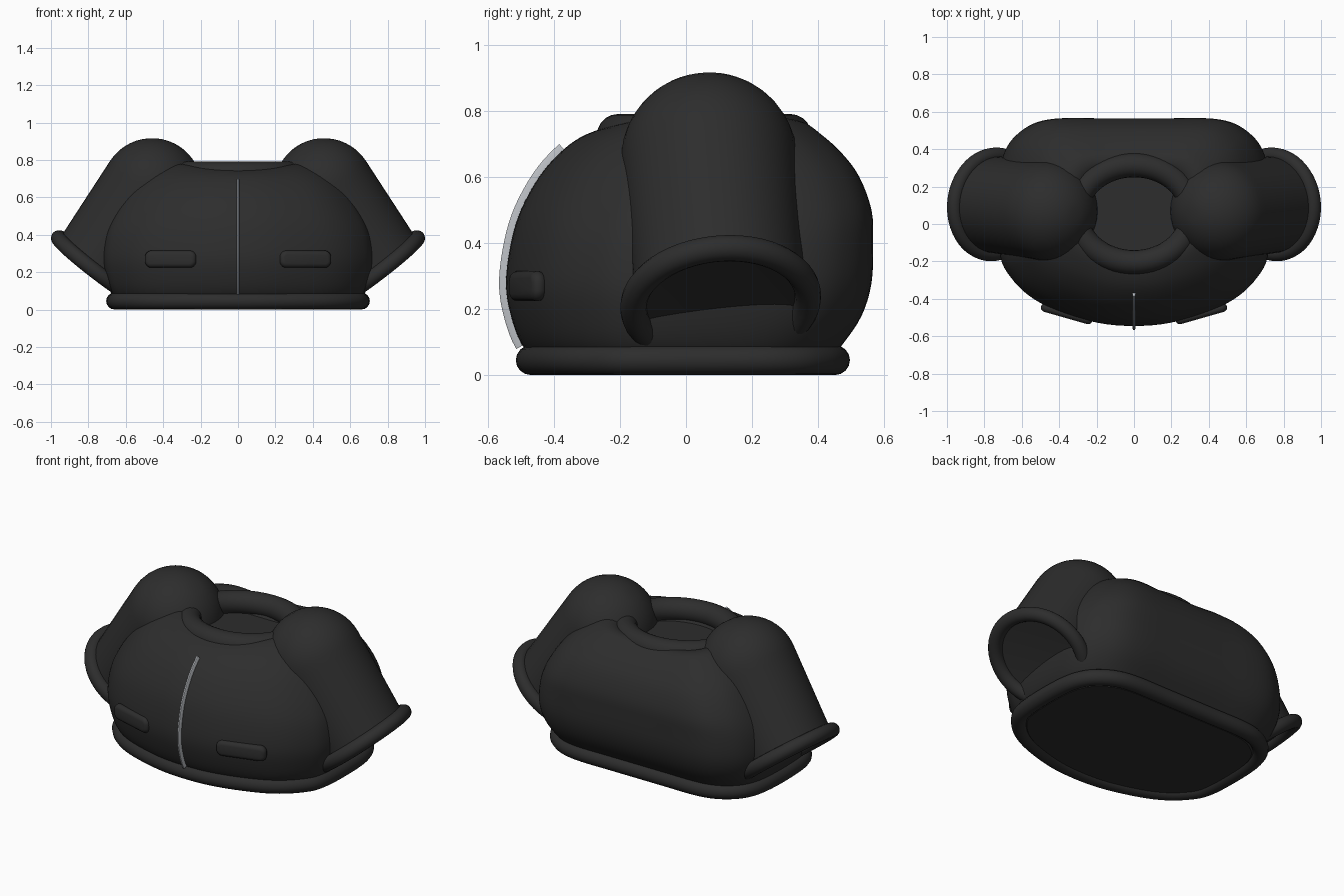
import bpy, bmesh, math
from mathutils import Vector

if "Cube" in bpy.data.objects:
    bpy.data.objects.remove(bpy.data.objects["Cube"])


def material(name, rgb):
    m = bpy.data.materials.new(name)
    m.diffuse_color = (*rgb, 1)
    m.use_nodes = True
    m.node_tree.nodes["Principled BSDF"].inputs["Base Color"].default_value = m.diffuse_color
    return m


CLOTH = material("charcoal_cloth", (0.026, 0.026, 0.026))
METAL = material("zip_grey", (0.5, 0.52, 0.55))


def finish(name, bm, mat, angle=40):
    bmesh.ops.recalc_face_normals(bm, faces=bm.faces[:])
    me = bpy.data.meshes.new(name)
    bm.to_mesh(me)
    bm.free()
    ob = bpy.data.objects.new(name, me)
    bpy.context.collection.objects.link(ob)
    me.materials.append(mat)
    bpy.ops.object.select_all(action='DESELECT')
    ob.select_set(True)
    bpy.context.view_layer.objects.active = ob
    bpy.ops.object.shade_smooth_by_angle(angle=math.radians(angle))
    return ob


def loft(name, rings, mat, caps=True, wrap=False, angle=40):
    """Skin a list of closed rings of points."""
    bm = bmesh.new()
    vs = [[bm.verts.new(p) for p in r] for r in rings]
    n = len(vs[0])
    pairs = list(zip(vs, vs[1:])) + ([(vs[-1], vs[0])] if wrap else [])
    for a, b in pairs:
        for i in range(n):
            j = (i + 1) % n
            bm.faces.new((a[i], a[j], b[j], b[i]))
    if caps and not wrap:
        bm.faces.new(vs[0])
        bm.faces.new(vs[-1])
    return finish(name, bm, mat, angle)


def spline(pts, steps, closed=False):
    """Catmull-Rom interpolation of points of any dimension."""
    n, out = len(pts), []
    get = (lambda i: pts[i % n]) if closed else (lambda i: pts[max(0, min(n - 1, i))])
    for i in range(n if closed else n - 1):
        p0, p1, p2, p3 = (get(i + k) for k in (-1, 0, 1, 2))
        for s in range(steps):
            t = s / steps
            out.append(tuple(0.5 * (2 * b + (c - a) * t + (2 * a - 5 * b + 4 * c - d) * t * t
                                    + (3 * b - a - 3 * c + d) * t ** 3)
                             for a, b, c, d in zip(p0, p1, p2, p3)))
    if not closed:
        out.append(tuple(pts[-1]))
    return out


def tube(name, path, normal, r, mat, sides=16):
    """Round tube around a closed flat path lying square to normal."""
    rings, n = [], len(path)
    for i, p in enumerate(path):
        side = (path[(i + 1) % n] - path[i - 1]).normalized().cross(normal)
        rings.append([p + side * (r * math.cos(a)) + normal * (r * math.sin(a))
                      for a in (2 * math.pi * k / sides for k in range(sides))])
    return loft(name, rings, mat, wrap=True)


# Plan outline: bowed front, flat back, rounded corners
half = [(0.2, -0.522), (0.42, -0.455), (0.56, -0.38), (0.66, -0.28), (0.715, -0.17),
        (0.73, 0.05), (0.72, 0.28), (0.68, 0.41), (0.61, 0.49), (0.52, 0.54),
        (0.4, 0.56), (0.2, 0.56)]
outline = spline([(0, -0.54)] + half + [(0, 0.56)] + [(-x, y) for x, y in half[::-1]], 4, True)


def section(z, w, f, b, lift=0):
    """Outline fitted to half width w, front f and back b, raised by lift at the sides."""
    return [Vector((x / 0.73 * w, f + (y + 0.54) / 1.1 * (b - f), z + lift * (x / 0.73) ** 2))
            for x, y in outline]


# Torso: z, half width, front, back, side lift; the top folds down inside the neck
profile = [(0.018, 0.62, -0.43, 0.41, 0), (0.09, 0.68, -0.495, 0.47, 0),
           (0.18, 0.715, -0.53, 0.53, 0), (0.28, 0.73, -0.545, 0.56, 0),
           (0.40, 0.715, -0.53, 0.565, 0), (0.50, 0.675, -0.50, 0.56, 0),
           (0.60, 0.61, -0.445, 0.523, 0.005), (0.67, 0.545, -0.385, 0.47, 0.012),
           (0.72, 0.465, -0.32, 0.412, 0.022), (0.75, 0.37, -0.24, 0.36, 0.035),
           (0.745, 0.30, -0.19, 0.30, 0.02), (0.68, 0.25, -0.14, 0.25, 0)]
loft("torso", [section(*p) for p in spline(profile, 4)], CLOTH)

# Hem band
tube("hem", section(0.046, 0.66, -0.47, 0.45), Vector((0, 0, 1)), 0.045, CLOTH)

# Collar ring
collar = [Vector((0.31 * math.cos(a), 0.055 + 0.26 * math.sin(a), 0.726))
          for a in (2 * math.pi * i / 64 for i in range(64))]
tube("collar", collar, Vector((0, 0, 1)), 0.065, CLOTH, 20)

# Zip strip following the torso front
zip_rings = []
front = [(p[2], p[0]) for p in spline(profile, 4) if p[0] > 0.085][:31]
front = [(y, z) for i, (y, z) in enumerate(front) if z <= 0.695 and y < -0.3]
for i, (y, z) in enumerate(front):
    a, b = front[max(0, i - 1)], front[min(len(front) - 1, i + 1)]
    t = Vector((0, b[0] - a[0], b[1] - a[1])).normalized()
    out = Vector((0, -t.z, t.y))
    p = Vector((0, y, z))
    zip_rings.append([p + Vector((sx * 0.008, 0, 0)) + out * o
                      for sx, o in ((-1, -0.01), (1, -0.01), (1, 0.015),
                                    (0.5, 0.021), (-0.5, 0.021), (-1, 0.015))])
loft("zip", zip_rings, METAL)

for s, tag in ((1, "right"), (-1, "left")):
    # Sleeve: round shoulder running out to a closed cuff
    shoulder, cuff = Vector((0.46, 0.07, 0.65)), Vector((0.75, 0.105, 0.222))
    start_axis = (cuff - shoulder).normalized()
    end_axis = Vector((0.61, 0.08, -0.79)).normalized()
    stations = []
    for k in range(1, 13):
        a = math.pi / 2 * k / 12
        stations.append((shoulder - start_axis * 0.267 * math.cos(a), start_axis,
                         0.267 * math.sin(a)))
    for k in range(1, 13):
        t = k / 12
        stations.append((shoulder.lerp(cuff, t), start_axis.lerp(end_axis, t).normalized(),
                         0.267 - 0.009 * t))
    stations.append((cuff - end_axis * 0.004, end_axis, 0.235))
    rings = []
    for c, d, r in stations:
        u = Vector((0, 1, 0)).cross(d).normalized()
        v = d.cross(u)
        ring = [c + u * (r * math.cos(q)) + v * (r * math.sin(q))
                for q in (2 * math.pi * i / 40 for i in range(40))]
        rings.append([Vector((p.x * s, p.y, p.z)) for p in ring])
    loft("sleeve_" + tag, rings, CLOTH)

    # Cuff ring
    n = Vector((end_axis.x * s, end_axis.y, end_axis.z))
    u = Vector((0, 1, 0)).cross(n).normalized()
    v = n.cross(u)
    path = [Vector((cuff.x * s, cuff.y, cuff.z)) + u * (0.265 * math.cos(q))
            + v * (0.265 * math.sin(q))
            for q in (2 * math.pi * i / 56 for i in range(56))]
    tube("cuff_" + tag, path, n, 0.04, CLOTH)

    # Pocket flap: rounded pad tilted to the front curve
    ang = math.radians(16) * s
    along, outw = Vector((math.cos(ang), math.sin(ang), 0)), Vector((math.sin(ang), -math.cos(ang), 0))
    rings = []
    for depth, inset in ((-0.024, 0.016), (-0.012, 0.003), (0.002, 0), (0.013, 0.004),
                         (0.02, 0.012), (0.023, 0.022)):
        ring = []
        for k in range(24):
            q = 2 * math.pi * (k + 0.5) / 24
            cx, cz = math.copysign(0.106, math.cos(q)), math.copysign(0.009, math.sin(q))
            r = 0.037 - inset
            ring.append(Vector((0.36 * s, -0.48, 0.27)) + along * (cx + r * math.cos(q))
                        + Vector((0, 0, cz + r * math.sin(q))) + outw * depth)
        rings.append(ring)
    loft("pocket_" + tag, rings, CLOTH, angle=50)
